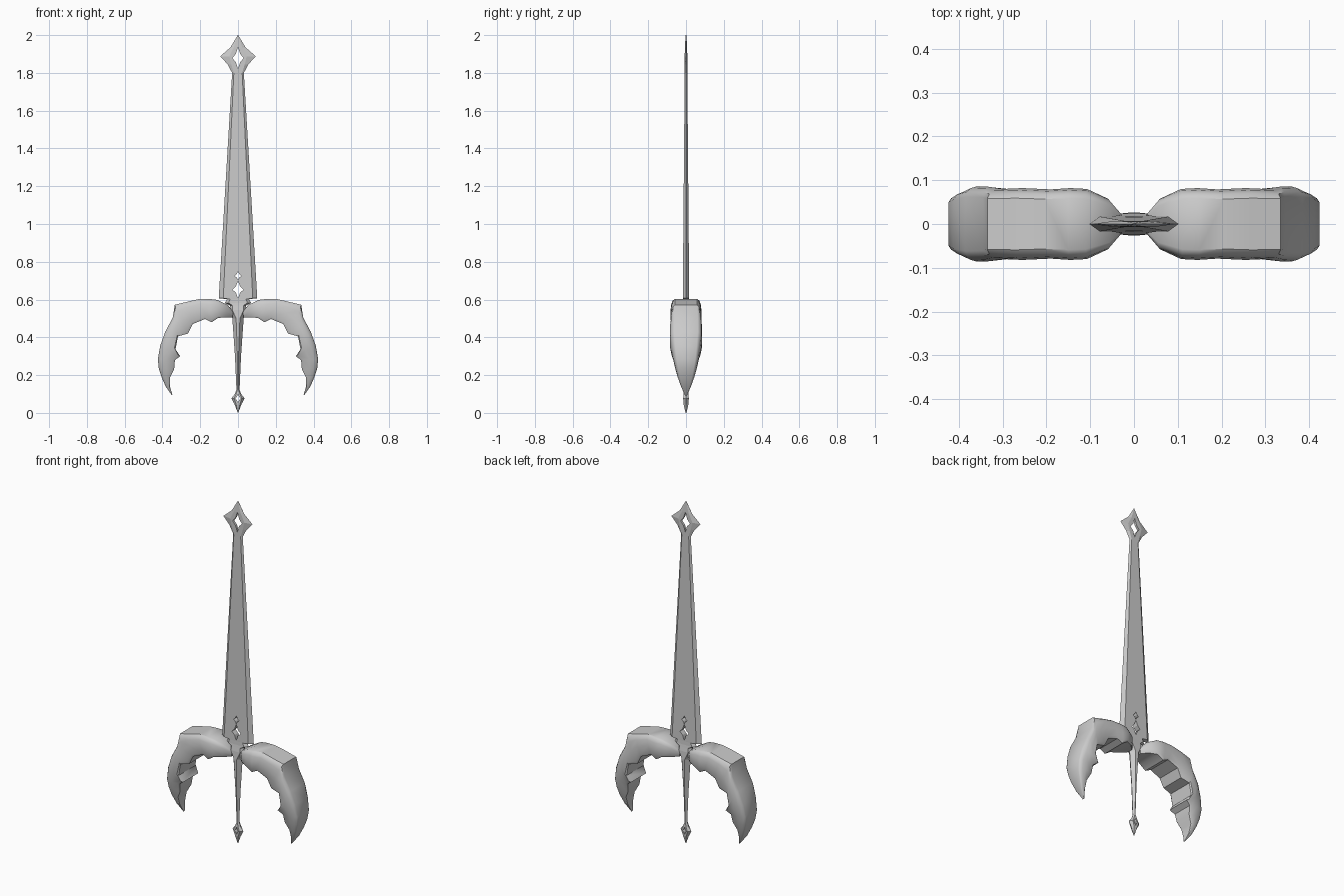
import bpy, bmesh


def loft(name, rings):
    """Skin a list of equal-length closed rings and cap both ends."""
    bm = bmesh.new()
    loops = [[bm.verts.new(p) for p in ring] for ring in rings]
    n = len(loops[0])
    for a, b in zip(loops, loops[1:]):
        for i in range(n):
            j = (i + 1) % n
            bm.faces.new((a[i], a[j], b[j], b[i]))
    bm.faces.new(loops[0])
    bm.faces.new(loops[-1])
    bmesh.ops.recalc_face_normals(bm, faces=bm.faces)
    mesh = bpy.data.meshes.new(name)
    bm.to_mesh(mesh)
    bm.free()
    ob = bpy.data.objects.new(name, mesh)
    bpy.context.collection.objects.link(ob)
    return ob


def select(ob):
    bpy.ops.object.select_all(action='DESELECT')
    ob.select_set(True)
    bpy.context.view_layer.objects.active = ob


def bevelled(name, stations):
    """Vertical bar with sharp side edges: (z, half width, ridge x, half depth)."""
    return loft(name, [[(w, 0, z), (r, d, z), (-r, d, z),
                        (-w, 0, z), (-r, -d, z), (r, -d, z)]
                       for z, w, r, d in stations])


def cut_star(ob, z0, zm, z1, w):
    """Cut a slightly concave four-pointed hole through the part."""
    k = 0.38
    up, dn = zm + (z1 - zm) * k, zm - (zm - z0) * k
    prof = [(0, z1), (w * k, up), (w, zm), (w * k, dn),
            (0, z0), (-w * k, dn), (-w, zm), (-w * k, up)]
    cutter = loft("hole_cutter", [[(x, y, z) for x, z in prof] for y in (-0.1, 0.1)])
    cutter.hide_render = True
    mod = ob.modifiers.new("hole", 'BOOLEAN')
    mod.operation = 'DIFFERENCE'
    mod.solver = 'EXACT'
    mod.object = cutter
    select(ob)
    bpy.ops.object.modifier_apply(modifier=mod.name)
    bpy.data.objects.remove(cutter)


# Blade with notched base and flared star tip
blade = bevelled("blade", [
    (0.500, 0.030, 0.010, 0.026), (0.545, 0.048, 0.030, 0.024),
    (0.568, 0.042, 0.028, 0.020), (0.582, 0.070, 0.050, 0.018),
    (0.602, 0.058, 0.042, 0.017), (0.607, 0.102, 0.078, 0.017),
    (1.800, 0.031, 0.022, 0.007), (1.845, 0.055, 0.036, 0.007),
    (1.888, 0.094, 0.046, 0.007), (1.935, 0.040, 0.022, 0.006),
    (2.000, 0.001, 0.0005, 0.002)])
cut_star(blade, 1.822, 1.878, 1.938, 0.030)
cut_star(blade, 0.607, 0.652, 0.700, 0.028)
cut_star(blade, 0.703, 0.725, 0.750, 0.018)

# Tapering grip
bevelled("grip", [
    (0.115, 0.008, 0.002, 0.010), (0.300, 0.016, 0.003, 0.017),
    (0.500, 0.030, 0.010, 0.026)])

# Pierced star pommel
pommel = bevelled("pommel", [
    (0.000, 0.001, 0.0005, 0.002), (0.045, 0.018, 0.010, 0.013),
    (0.077, 0.035, 0.020, 0.015), (0.100, 0.017, 0.010, 0.013),
    (0.125, 0.007, 0.002, 0.010)])
cut_star(pommel, 0.053, 0.077, 0.100, 0.014)

# Horn guards: outer x, z, inner x, z, half depth
HORN = [
    (0.025, 0.535, 0.030, 0.505, 0.020), (0.055, 0.572, 0.065, 0.505, 0.058),
    (0.110, 0.598, 0.105, 0.503, 0.080), (0.150, 0.603, 0.140, 0.480, 0.082),
    (0.205, 0.603, 0.175, 0.497, 0.079), (0.270, 0.588, 0.240, 0.470, 0.082),
    (0.335, 0.572, 0.265, 0.420, 0.080), (0.345, 0.505, 0.318, 0.405, 0.085),
    (0.385, 0.430, 0.331, 0.335, 0.086), (0.412, 0.355, 0.306, 0.300, 0.078),
    (0.424, 0.285, 0.334, 0.280, 0.068), (0.420, 0.238, 0.338, 0.232, 0.057),
    (0.405, 0.190, 0.360, 0.188, 0.044), (0.383, 0.140, 0.360, 0.138, 0.026),
    (0.350, 0.093, 0.347, 0.095, 0.006)]
# Rounded section: fraction from outer to inner, depth fraction
HALF = [(0, 0.72), (0.07, 0.86), (0.22, 0.95), (0.5, 1.0), (0.9, 0.98), (1, 0.9)]
SECTION = HALF + [(t, -d) for t, d in reversed(HALF)]

for side, sx in (("right", 1), ("left", -1)):
    horn = loft("horn_guard_" + side, [
        [(sx * (ox + (ix - ox) * t), d * depth, oz + (iz - oz) * t)
         for t, d in SECTION] for ox, oz, ix, iz, depth in HORN])
    select(horn)
    bpy.ops.object.shade_smooth_by_angle(angle=0.6)
